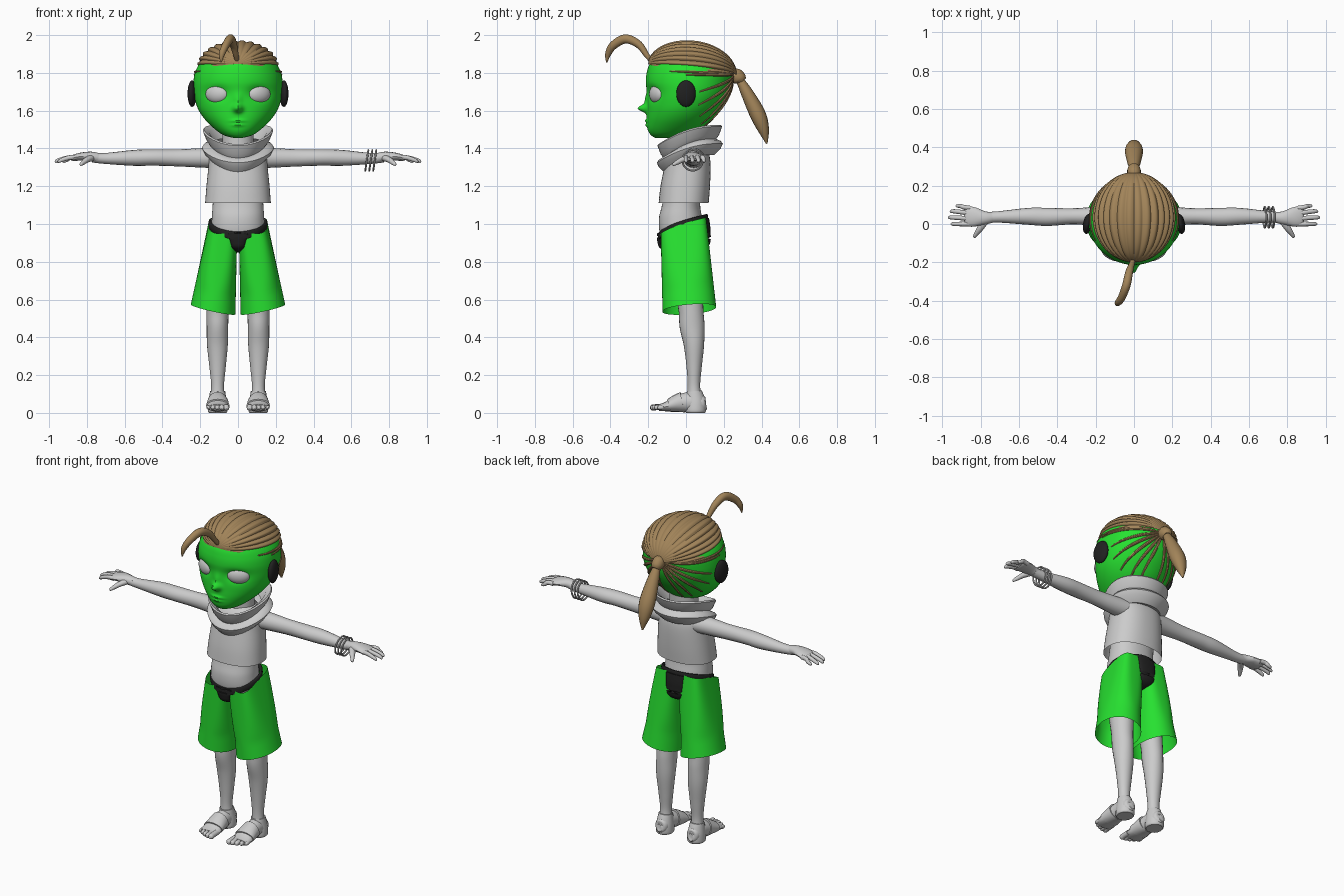
import bpy, bmesh
from math import sin, cos, pi, exp, radians
from mathutils import Vector

GREEN, BROWN, BLACK = (0.02, 0.75, 0.03), (0.36, 0.23, 0.1), (0.015, 0.015, 0.015)
mats = {}


def grid(name, f, nu, nv, col=None, mirror=False, wrap=True, wrapu=False, caps=False):
    """Mesh from a function f(u, v); v runs round the section."""
    bm = bmesh.new()
    du, dv = (nu if wrapu else nu - 1), (nv if wrap else nv - 1)
    rows = [[bm.verts.new(f(i / du, j / dv)) for j in range(nv)] for i in range(nu)]
    for i in range(du):
        for j in range(dv):
            a, b = rows[i], rows[(i + 1) % nu]
            k = (j + 1) % nv
            bm.faces.new((a[j], a[k], b[k], b[j]))
    if caps:
        bm.faces.new(rows[0])
        bm.faces.new(rows[-1])
    bmesh.ops.remove_doubles(bm, verts=bm.verts, dist=1e-5)
    bmesh.ops.recalc_face_normals(bm, faces=bm.faces)
    me = bpy.data.meshes.new(name)
    bm.to_mesh(me)
    bm.free()
    for p in me.polygons:
        p.use_smooth = True
    me.set_sharp_from_angle(angle=radians(40))
    ob = bpy.data.objects.new(name, me)
    bpy.context.collection.objects.link(ob)
    if col:
        if col not in mats:
            mats[col] = bpy.data.materials.new("colour_%d" % len(mats))
            mats[col].diffuse_color = (*col, 1)
        me.materials.append(mats[col])
    if mirror:
        ob.modifiers.new("mirror", 'MIRROR').use_mirror_merge = False
    return ob


def interp(rows, u):
    """Catmull-Rom through rows of numbers."""
    n = len(rows) - 1
    s = min(max(u, 0), 1) * n
    i = min(int(s), n - 1)
    t = s - i
    p = [rows[min(max(i + k, 0), n)] for k in (-1, 0, 1, 2)]
    return [0.5 * (2 * b + (c - a) * t + (2 * a - 5 * b + 4 * c - d) * t * t + (3 * b - a - 3 * c + d) * t ** 3)
            for a, b, c, d in zip(*p)]


def tube(name, pts, hint, col=None, mirror=False, nu=24, nv=16):
    """Tapered tube through points (x, y, z, half width, half thickness)."""
    h = Vector(hint)

    def f(u, v):
        x, y, z, a, b = interp(pts, u)
        t = Vector(interp(pts, u + .01)[:3]) - Vector(interp(pts, u - .01)[:3])
        s = t.cross(h).normalized()
        w = s.cross(t).normalized()
        return Vector((x, y, z)) + s * a * cos(2 * pi * v) + w * b * sin(2 * pi * v)
    return grid(name, f, nu, nv, col, mirror, caps=True)


def power(c, n):
    return (1 if c >= 0 else -1) * abs(c) ** (2 / n)


def stack(name, rows, n=2.0, **kw):
    """Vertical loft of rows (z, half width, front y, back y)."""
    def f(u, v):
        z, w, a, b = interp(rows, u)
        return (w * power(cos(2 * pi * v), n), (a + b) / 2 + (b - a) / 2 * power(sin(2 * pi * v), n), z)
    return grid(name, f, 24, 48, **kw)


def ellipsoid(name, c, r, turn=0, **kw):
    def f(u, v):
        x, y, z = r[0] * sin(pi * u) * cos(2 * pi * v), r[1] * sin(pi * u) * sin(2 * pi * v), r[2] * cos(pi * u)
        return (c[0] + x * cos(turn) - y * sin(turn), c[1] + x * sin(turn) + y * cos(turn), c[2] + z)
    return grid(name, f, 20, 32, **kw)


# Head with sockets, nose and lips pushed into the front
HEAD = [(1.455, .02, -.16, -.1), (1.47, .075, -.185, 0), (1.5, .12, -.203, .08), (1.55, .172, -.208, .14),
        (1.6, .207, -.207, .18), (1.65, .226, -.206, .212), (1.7, .235, -.207, .235), (1.75, .236, -.213, .246),
        (1.8, .228, -.208, .248), (1.85, .203, -.19, .225), (1.9, .155, -.14, .17), (1.94, .095, -.07, .11),
        (1.955, .005, 0, .01)]
# x, z, x spread, z spread, push
BUMPS = [(0, 1.612, .022, .02, .047), (0, 1.655, .018, .035, .012), (.11, 1.69, .05, .035, -.024),
         (-.11, 1.69, .05, .035, -.024), (0, 1.546, .035, .008, .011), (0, 1.524, .03, .008, .009)]


def head_point(u, ang):
    z, w, a, b = interp(HEAD, u)
    return Vector((w * cos(ang), (a + b) / 2 + (b - a) / 2 * sin(ang), z))


def face(u, v):
    p = head_point(u, 2 * pi * v)
    if p.y < 0:
        p.y -= sum(k * exp(-((p.x - x) / sx) ** 2 - ((p.z - z) / sz) ** 2) for x, z, sx, sz, k in BUMPS)
    return p


grid("head", face, 110, 128, GREEN, caps=True)
ellipsoid("eyes", (.11, -.152, 1.688), (.066, .036, .05), .45, mirror=True)
ellipsoid("ears", (.243, 0, 1.69), (.023, .052, .07), .15, col=BLACK, mirror=True)

# Hair cap: ridged strands from forehead to ponytail


def hair(u, v):
    th, ph = pi * u, (v - .5) * 3.4
    r = 1 + .07 * abs(sin(14 * ph)) * sin(th) ** .3 if 0 < u < 1 else 1
    return (.203 * r * sin(ph) * sin(th), .035 - .235 * cos(th),
            1.848 - .06 * u * u + .13 * r * cos(ph) * sin(th))


grid("hair_cap", hair, 40, 161, BROWN, wrap=False)

# Thin combed strands lying on the skull


def level(z):
    lo, hi = 0, 1
    for _ in range(25):
        m = (lo + hi) / 2
        lo, hi = (m, hi) if interp(HEAD, m)[0] < z else (lo, m)
    return lo


for k, (deg, zend) in enumerate([(-28, 1.81), (-5, 1.79), (15, 1.7), (20, 1.63), (32, 1.57), (50, 1.53), (70, 1.52)]):
    path = []
    for i in range(8):
        t = i / 7
        p = head_point(level(1.79 + (zend - 1.79) * t), radians(90 + (deg - 90) * t))
        r = .004 + .005 * sin(pi * min(t * .9 + .1, 1))
        path.append((*p, r, r))
    tube("side_strand_%d" % k, path, (.3, .2, 1), BROWN, True, 24, 8)

tube("front_tuft", [(0, -.16, 1.84, .012, .012), (-.01, -.205, 1.89, .014, .014), (-.025, -.25, 1.95, .02, .02),
                    (-.04, -.32, 1.98, .024, .022), (-.065, -.385, 1.945, .022, .02), (-.085, -.412, 1.9, .016, .016),
                    (-.09, -.42, 1.855, .003, .003)], (1, 0, 0), BROWN, nu=40)
tube("ponytail", [(0, .255, 1.79, .025, .02), (0, .285, 1.76, .022, .022), (0, .325, 1.69, .033, .036),
                  (0, .38, 1.58, .042, .047), (0, .41, 1.5, .03, .034), (0, .428, 1.425, .004, .004)],
     (1, 0, 0), BROWN, nu=32)
tube("hair_tie", [(0, .245, 1.8, .03, .03), (0, .263, 1.786, .04, .036), (0, .285, 1.77, .036, .034),
                  (0, .297, 1.755, .024, .024)], (1, 0, 0), BROWN)

# Neck and double-lipped cowl, dipping at the front
stack("neck", [(1.3, .1, -.07, .12), (1.4, .085, -.06, .1), (1.52, .08, -.06, .1)])
COWL = [(.12, 1.43), (.15, 1.485), (.18, 1.503), (.186, 1.495), (.168, 1.45), (.152, 1.43),
        (.178, 1.42), (.19, 1.405), (.178, 1.38), (.14, 1.345), (.09, 1.36)]


def cowl(u, v):
    r, z = COWL[round(u * (len(COWL) - 1))]
    s = sin(2 * pi * v)
    return (r * cos(2 * pi * v), .02 + .92 * r * s, z + .05 * s - .03 * s * s)


grid("cowl", cowl, len(COWL), 48)

# Open cropped shirt and the body below it
stack("shirt", [(1.11, .174, -.145, .12), (1.2, .167, -.135, .127), (1.3, .157, -.115, .13), (1.36, .152, -.1, .125),
                (1.4, .135, -.08, .11), (1.43, .09, -.05, .1)], 2.3)
stack("belly", [(.86, .09, -.1, .06), (.95, .137, -.138, .09), (1.03, .139, -.143, .085), (1.1, .134, -.127, .075),
                (1.2, .13, -.11, .08), (1.3, .12, -.09, .09)], 2.2, caps=True)

# Arms, palms, fingers and thumbs
tube("arms", [(.1, .04, 1.35, .06, .055), (.2, .04, 1.35, .05, .051), (.32, .04, 1.35, .042, .045),
              (.45, .037, 1.352, .047, .043), (.55, .04, 1.35, .044, .042), (.7, .037, 1.347, .03, .029),
              (.77, .033, 1.352, .029, .026)], (0, 0, 1), mirror=True, nu=36)
tube("palms", [(.74, .034, 1.35, .028, .026), (.78, .032, 1.357, .035, .026), (.83, .036, 1.357, .05, .021),
               (.87, .04, 1.35, .052, .017), (.885, .04, 1.347, .04, .01)], (0, 0, 1), mirror=True)
for k, (y0, y1, x1) in enumerate([(.083, .094, .93), (.055, .066, .96), (.027, .034, .97), (0, .0, .955)]):
    tube("finger_%d" % k, [(.855, y0, 1.352, .012, .013), (.89, (y0 + y1) / 2, 1.352, .012, .013),
                           (x1 - .025, y1, 1.34, .011, .011), (x1 - .006, y1, 1.331, .008, .008),
                           (x1, y1, 1.329, .002, .002)], (0, 0, 1), mirror=True, nv=10)
tube("thumbs", [(.775, .015, 1.35, .018, .018), (.8, -.02, 1.34, .017, .015), (.82, -.048, 1.325, .012, .012),
                (.832, -.066, 1.315, .008, .008), (.835, -.07, 1.313, .002, .002)], (0, 0, 1), mirror=True)

# Three bangles on one wrist
for k in range(3):
    def bangle(u, v, x=.682 + .021 * k):
        r = .054 + .005 * cos(2 * pi * v)
        return (x + .005 * sin(2 * pi * v) + .008 * sin(2 * pi * u), .035 + r * cos(2 * pi * u), 1.337 + r * sin(2 * pi * u))
    grid("bangle_%d" % k, bangle, 40, 8, wrapu=True)

# Wide open shorts hung from a sloping waistline


def waist(y):
    return .935 + .1 * max((y + .144) / .25, 0) ** .6


def shorts(u, v):
    c, s = cos(2 * pi * v), sin(2 * pi * v)
    n = 4 - 1.9 * min(1, u * 1.3)
    px, py = power(c, n), power(s, n)
    top = Vector((.079 + .076 * px, -.014 + .12 * py, 0))
    top.z = waist(top.y)
    hem = Vector((.132 + .118 * px, .018 + .142 * py, .548 + .026 * px + .012 * py))
    return top.lerp(hem, u)


grid("shorts", shorts, 20, 56, GREEN, mirror=True)


def band(u, v):
    y = -.016 + (.124 + .009 * cos(2 * pi * v)) * sin(2 * pi * u)
    x = (.147 + .009 * cos(2 * pi * v)) * cos(2 * pi * u)
    return (x, y, waist(y) - .004 + .021 * power(sin(2 * pi * v), 4))


grid("waistband", band, 64, 12, BLACK, wrapu=True)
tube("crotch_panel", [(0, .108, 1.03, .06, .014), (0, .116, .96, .056, .014), (0, .105, .89, .045, .014),
                      (0, 0, .862, .03, .012), (0, -.115, .875, .032, .014), (0, -.138, .91, .042, .014),
                      (0, -.14, .955, .055, .012)], (0, 0, 1), BLACK, nu=40)

# Legs
tube("legs", [(.085, 0, .88, .075, .09), (.1, .01, .7, .068, .08), (.108, .026, .55, .06, .066),
              (.109, .032, .46, .057, .066), (.109, .042, .36, .055, .054), (.108, .043, .24, .043, .04),
              (.108, .042, .14, .034, .033), (.108, .045, .06, .042, .042)], (0, 1, 0), mirror=True, nu=40, nv=24)

# Feet with wraps and toes
tube("feet", [(.108, .107, .045, .015, .02), (.108, .095, .045, .036, .04), (.108, .05, .055, .045, .052),
              (.108, 0, .056, .046, .052), (.107, -.06, .044, .054, .039), (.107, -.11, .032, .06, .024),
              (.107, -.145, .028, .055, .017)], (0, 0, 1), mirror=True)
tube("foot_wraps", [(.108, -.018, .057, .054, .055), (.107, -.05, .05, .058, .047),
                    (.107, -.09, .039, .063, .035)], (0, 0, 1), mirror=True)
tube("ankle_wraps", [(.108, .044, .115, .04, .04), (.108, .046, .09, .044, .048),
                     (.108, .05, .05, .05, .055), (.108, .05, .012, .052, .056), (.108, .05, 0, .046, .05)],
     (0, 1, 0), mirror=True)
for k in range(5):
    x, y, r = .062 + .0235 * k, -.19 + .004 * k * k * .6, .016 - .0012 * k
    tube("toe_%d" % k, [(x, -.12, .032, r, r), (x, y + .03, .03, r, r), (x, y + .012, .028, r, r),
                        (x, y + .002, .027, r * .6, r * .6), (x, y, .027, .002, .002)], (0, 0, 1), mirror=True, nv=12)
